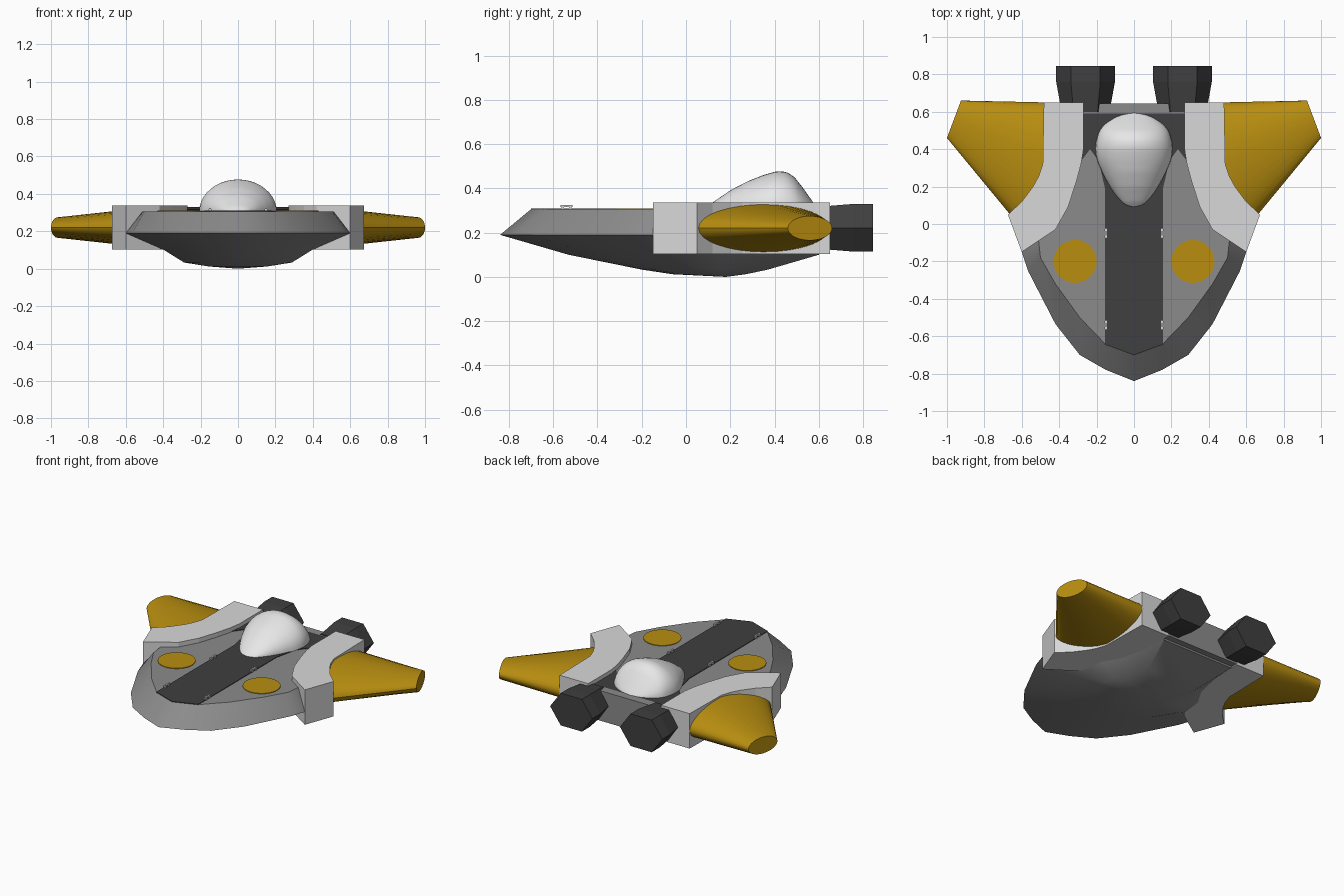
import bpy, bmesh, math

if "Cube" in bpy.data.objects:
    bpy.data.objects.remove(bpy.data.objects["Cube"])


def material(name, rgb):
    m = bpy.data.materials.new(name)
    m.diffuse_color = (*rgb, 1)
    m.use_nodes = True
    m.node_tree.nodes["Principled BSDF"].inputs["Base Color"].default_value = m.diffuse_color
    return m


GREY = material("hull grey", (0.26, 0.26, 0.26))
DARK = material("dark grey", (0.05, 0.05, 0.05))
LIGHT = material("light grey", (0.69, 0.69, 0.69))
WHITE = material("canopy white", (0.80, 0.80, 0.80))
GOLD = material("gold", (0.48, 0.27, 0.005))


def loft(name, rings, mat, angle=None, caps=(True, True)):
    """Bridge closed rings of equal length; cap is True (flat) or a point (fan)."""
    bm = bmesh.new()
    vs = [[bm.verts.new(p) for p in r] for r in rings]
    n = len(vs[0])
    for a, b in zip(vs, vs[1:]):
        for i in range(n):
            j = (i + 1) % n
            bm.faces.new((a[i], a[j], b[j], b[i]))
    for ring, cap in zip((vs[0], vs[-1]), caps):
        if cap is True:
            bm.faces.new(ring)
        else:
            tip = bm.verts.new(cap)
            for i in range(n):
                bm.faces.new((ring[i], ring[(i + 1) % n], tip))
    bmesh.ops.recalc_face_normals(bm, faces=bm.faces)
    mesh = bpy.data.meshes.new(name)
    bm.to_mesh(mesh)
    bm.free()
    ob = bpy.data.objects.new(name, mesh)
    bpy.context.collection.objects.link(ob)
    mesh.materials.append(mat)
    if angle:
        bpy.ops.object.select_all(action='DESELECT')
        ob.select_set(True)
        bpy.context.view_layer.objects.active = ob
        bpy.ops.object.shade_smooth_by_angle(angle=math.radians(angle))
    return ob


def prism(name, pts, z0, z1, mat):
    return loft(name, [[(x, y, z) for x, y in pts] for z in (z0, z1)], mat)


def mirrored(half):
    """Close a half outline (nose first, on x = 0) across the centre line."""
    return half + [(-x, y) for x, y in reversed(half) if x > 0]


def interp(table, t):
    for (a, va), (b, vb) in zip(table, table[1:]):
        if t <= b:
            return va + (vb - va) * (t - a) / (b - a)
    return table[-1][1]


# Hull: deck edge, wide rim, then shrinking rings down to the belly
deck = [(0, -.70), (.15, -.645), (.29, -.5), (.42, -.32), (.50, -.18),
        (.51, -.09), (.46, .08), (.41, .2), (.39, .4), (.385, .64)]
rim = [(0, -.84), (.15, -.78), (.29, -.70), (.42, -.535), (.567, -.25),
       (.60, -.15), (.57, .05), (.47, .2), (.42, .4), (.40, .64)]


def belly(sx, y0, y1, z):
    return [(x * sx, y0 + (y + .84) / 1.48 * (y1 - y0), z) for x, y in mirrored(rim)]


loft("hull", [[(x, y, .306) for x, y in mirrored(deck)],
              [(x, y, .19) for x, y in mirrored(rim)],
              belly(.66, -.53, .60, .10),
              belly(.48, -.20, .37, .033),
              belly(.26, -.06, .27, .012)],
     GREY, 35, (True, (0, .18, 0)))

# Dark centre stripe that widens around the canopy
prism("deck_stripe", mirrored([(0, -.70), (.155, -.643), (.155, .19), (.19, .34),
                               (.235, .4), (.28, .34), (.28, .59)]), .302, .31, DARK)
prism("rear_panel", [(-.28, .59), (.28, .59), (.28, .645), (-.28, .645)], .11, .311, GREY)

# Canopy: teardrop lofted from half-ellipse sections
WIDTH = [(.09, 0), (.10, .04), (.117, .064), (.15, .094), (.187, .12), (.25, .157),
         (.32, .19), (.36, .202), (.40, .207), (.44, .203), (.48, .193), (.51, .178),
         (.54, .148), (.57, .10), (.585, .06), (.595, 0)]
HEIGHT = [(.09, 0), (.12, .028), (.2, .083), (.28, .125), (.35, .152), (.40, .167),
          (.43, .17), (.46, .163), (.49, .143), (.53, .092), (.57, .035), (.595, 0)]
sections = []
for k in range(1, 40):
    y = .3425 - .2525 * math.cos(math.pi * k / 40)
    w, h = interp(WIDTH, y), interp(HEIGHT, y)
    sections.append([(w * math.cos(math.pi * i / 20), y, .308 + h * math.sin(math.pi * i / 20))
                     for i in range(21)])
loft("canopy", sections, WHITE, 50, ((0, .09, .308), (0, .595, .308)))

# Outer edge of the arms, also the wing root line
OUTER = [(.05, .674), (.12, .60), (.20, .54), (.255, .51), (.32, .488), (.65, .482)]
INNER = [(.27, .65), (.27, .40), (.283, .32), (.31, .22), (.353, .09), (.42, -.03), (.60, -.15)]

for s, side in ((1, "right"), (-1, "left")):
    # Curved arm hugging the hull
    prism(side + "_arm", [(s * x, y) for y, x in OUTER] + [(s * x, y) for x, y in INNER],
          .103, .337, LIGHT)

    # Wing: elliptical root following the arm, slanted elliptical tip
    root, tip = [], []
    for i in range(32):
        a = 2 * math.pi * i / 32
        c, sn = math.cos(a), math.sin(a)
        y = .35 - .30 * c
        root.append((s * (interp(OUTER, y) - .012), y, .22 + .108 * sn))
        tip.append((s * (.9625 + .0375 * c), .56 - .10 * c, .22 + .055 * sn))
    loft(side + "_wing", [root, tip], GOLD, 35)

    # Hexagonal engine, flared at the back
    def hexagon(y, w, h):
        return [(s * .259 + x * w, y, .222 + z * h) for x, z in
                ((1, 0), (.5, 1), (-.5, 1), (-1, 0), (-.5, -1), (.5, -1))]
    loft(side + "_engine", [hexagon(.60, .128, .095), hexagon(.76, .157, .108),
                            hexagon(.845, .157, .108)], DARK)

    # Gold deck disc
    prism(side + "_deck_disc", [(s * .315 + .115 * math.cos(math.pi * i / 20),
                                 -.2 + .115 * math.sin(math.pi * i / 20)) for i in range(40)],
          .303, .31, GOLD)

    # Small latches along the stripe: rail and two feet
    for n, y in enumerate((-.05, -.54)):
        x = s * .15
        for label, y0, y1, z0, z1, w in (("rail", -.028, .028, .316, .325, .005),
                                         ("front_foot", -.022, -.012, .305, .32, .009),
                                         ("back_foot", .012, .022, .305, .32, .009)):
            prism(f"{side}_latch_{n + 1}_{label}",
                  [(x - w, y + y0), (x + w, y + y0), (x + w, y + y1), (x - w, y + y1)],
                  z0, z1, LIGHT)
